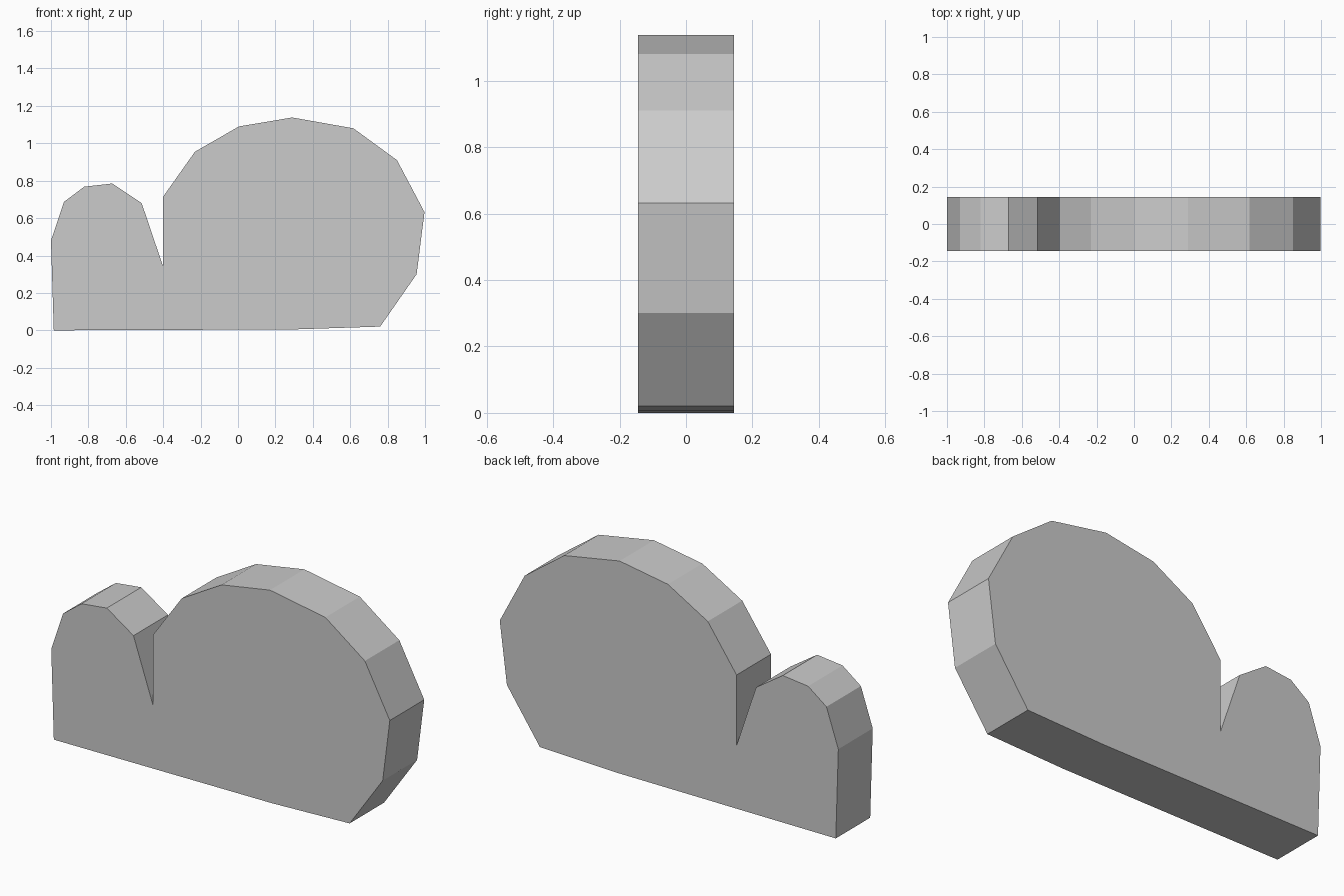
import bpy
import bmesh
from mathutils import Vector

cube = bpy.data.objects.get("Cube")
if cube:
    bpy.data.objects.remove(cube, do_unlink=True)

DEPTH = 0.29

# Single matte grey
grey = bpy.data.materials.new("light_grey")
grey.use_nodes = True
colour = (0.6, 0.6, 0.6, 1)
grey.diffuse_color = colour
grey.node_tree.nodes["Principled BSDF"].inputs["Base Color"].default_value = colour

# Outline in x and z: base, large lobe, notch, small lobe
base = [(-0.985, 0), (0.3, 0.005), (0.76, 0.02)]
large_lobe = [(0.955, 0.30), (0.997, 0.632), (0.85, 0.91), (0.617, 1.08),
              (0.29, 1.138), (0.005, 1.09), (-0.23, 0.955), (-0.4, 0.715)]
notch = [(-0.4, 0.34)]
small_lobe = [(-0.515, 0.68), (-0.672, 0.785), (-0.822, 0.768),
              (-0.93, 0.687), (-1, 0.48)]


def extrude_outline(name, outline, depth, material):
    """Fill an outline facing the front and extrude it towards the back."""
    bm = bmesh.new()
    front = bm.faces.new([bm.verts.new((x, -depth / 2, z)) for x, z in outline])
    solid = bmesh.ops.extrude_face_region(bm, geom=[front], use_keep_orig=True)
    moved = [v for v in solid["geom"] if isinstance(v, bmesh.types.BMVert)]
    bmesh.ops.translate(bm, verts=moved, vec=Vector((0, depth, 0)))
    bmesh.ops.recalc_face_normals(bm, faces=bm.faces)
    mesh = bpy.data.meshes.new(name)
    bm.to_mesh(mesh)
    bm.free()
    mesh.materials.append(material)
    obj = bpy.data.objects.new(name, mesh)
    bpy.context.collection.objects.link(obj)
    return obj


# Flat-sided slab with two rounded lobes
extrude_outline("two_lobed_slab", base + large_lobe + notch + small_lobe, DEPTH, grey)
